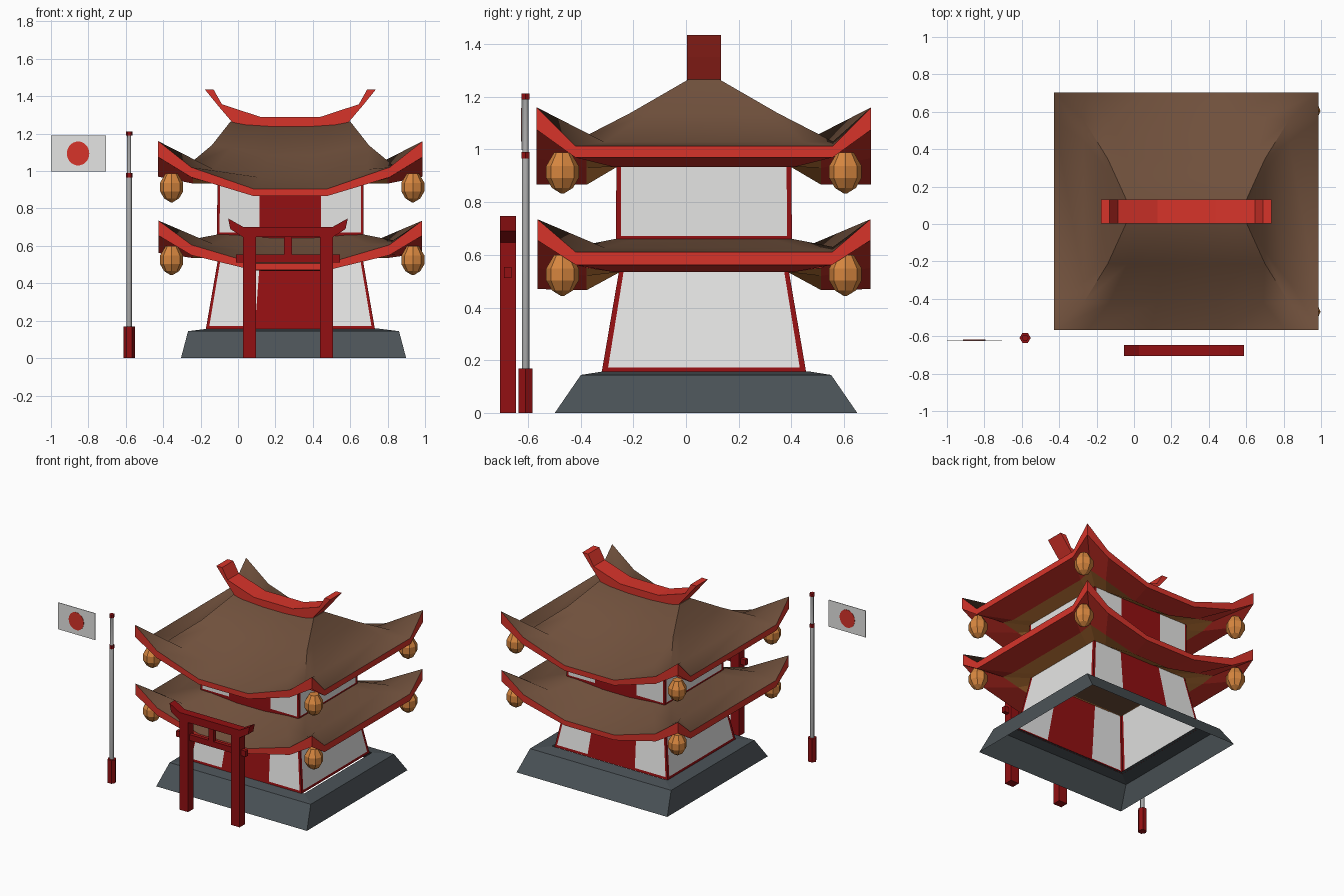
import bpy, bmesh, math
from mathutils import Vector

if "Cube" in bpy.data.objects:
    bpy.data.objects.remove(bpy.data.objects["Cube"])


def material(name, r, g, b):
    m = bpy.data.materials.new(name)
    m.use_nodes = True
    m.diffuse_color = (r, g, b, 1)
    m.node_tree.nodes["Principled BSDF"].inputs["Base Color"].default_value = (r, g, b, 1)
    return m


slate = material("slate", 0.07, 0.085, 0.095)
deep_red = material("deep red", 0.29, 0.005, 0.006)
bright_red = material("bright red", 0.68, 0.034, 0.023)
brown = material("roof brown", 0.16, 0.08, 0.045)
orange = material("lantern orange", 0.68, 0.24, 0.05)
white = material("white", 0.78, 0.78, 0.77)
grey = material("pole grey", 0.38, 0.38, 0.38)

CX, CY = 0.28, 0.068   # centre of the tower


def finish(bm, name, mats, smooth=None):
    mesh = bpy.data.meshes.new(name)
    for m in mats:
        mesh.materials.append(m)
    bm.to_mesh(mesh)
    bm.free()
    if smooth:
        mesh.polygons.foreach_set("use_smooth", [True] * len(mesh.polygons))
        mesh.set_sharp_from_angle(angle=math.radians(smooth))
    ob = bpy.data.objects.new(name, mesh)
    bpy.context.scene.collection.objects.link(ob)
    return ob


def loft(name, rings, mats, rule, fractions=(0.75, 0.28, 0.77), centre=(CX, CY),
         cap_low=None, cap_high=None, smooth=None):
    """Skin rectangular rings (half x, half y, heights); heights is one value or
    (corner, outer front, middle front, side)."""
    a, b, s = fractions
    half = [(-1, -1, 0), (-a, -1, 1), (-b, -1, 2), (b, -1, 2), (a, -1, 1),
            (1, -1, 0), (1, -s, 3), (1, s, 3)]
    points = half + [(-x, -y, k) for x, y, k in half]
    bm = bmesh.new()
    loops = []
    for hx, hy, z in rings:
        z = z if isinstance(z, tuple) else (z,) * 4
        loops.append([bm.verts.new((centre[0] + x * hx, centre[1] + y * hy, z[k]))
                      for x, y, k in points])
    n = len(points)
    for row, (low, high) in enumerate(zip(loops, loops[1:])):
        for i in range(n):
            j = (i + 1) % n
            face = bm.faces.new((low[i], low[j], high[j], high[i]))
            face.material_index = rule(row, i % len(half))
    if cap_low is not None:
        bm.faces.new(loops[0][::-1]).material_index = cap_low
    if cap_high is not None:
        bm.faces.new(loops[-1]).material_index = cap_high
    return finish(bm, name, mats, smooth)


def prism(name, outline, y0, y1, mat):
    """Extrude an outline of (x, z) points along y."""
    bm = bmesh.new()
    face = bm.faces.new([bm.verts.new((x, y0, z)) for x, z in outline])
    new = bmesh.ops.extrude_face_region(bm, geom=[face])["geom"]
    bmesh.ops.translate(bm, vec=Vector((0, y1 - y0, 0)),
                        verts=[v for v in new if isinstance(v, bmesh.types.BMVert)])
    bmesh.ops.recalc_face_normals(bm, faces=bm.faces)
    return finish(bm, name, [mat])


def box(name, x0, x1, y0, y1, z0, z1, mat):
    return prism(name, [(x0, z0), (x1, z0), (x1, z1), (x0, z1)], y0, y1, mat)


def lathe(name, profile, sides, loc, mat, smooth=None):
    """Turn (radius, z) points, listed upwards, about a vertical axis."""
    bm = bmesh.new()
    loops = []
    for r, z in profile:
        loops.append([bm.verts.new((loc[0] + r * math.cos(math.tau * i / sides),
                                    loc[1] + r * math.sin(math.tau * i / sides),
                                    loc[2] + z)) for i in range(sides)])
    for low, high in zip(loops, loops[1:]):
        for i in range(sides):
            j = (i + 1) % sides
            bm.faces.new((low[i], low[j], high[j], high[i]))
    bm.faces.new(loops[0][::-1])
    bm.faces.new(loops[-1])
    return finish(bm, name, [mat], smooth)


# Hollow stone base
loft("stone_base", [(0.602, 0.574, 0), (0.564, 0.475, 0.144), (0.45, 0.386, 0.158)],
     [slate], lambda row, col: 0, centre=(0.297, 0.076))


# Walls: red frame, white panels, red doors at front and back
def wall_rule(row, col):
    return 1 if row == 1 and col in (1, 3, 6) else 0


wall_cuts = (0.965, 0.42, 0.945)
loft("lower_walls", [(0.452, 0.388, 0.155), (0.449, 0.385, 0.172), (0.385, 0.322, 0.54)],
     [deep_red, white], wall_rule, wall_cuts)
loft("upper_walls", [(0.392, 0.334, 0.63), (0.392, 0.334, 0.672), (0.39, 0.332, 0.95)],
     [deep_red, white], wall_rule, wall_cuts)

# Roof covers, sagging at front and back with upturned corners
lower_edge = (0.705, 0.632, (0.735, 0.605, 0.507, 0.61))
upper_edge = (0.707, 0.635, (1.16, 1.02, 0.905, 1.013))
loft("lower_roof_cover", [lower_edge, (0.55, 0.49, (0.63, 0.61, 0.56, 0.627)),
                          (0.385, 0.328, (0.662, 0.66, 0.645, 0.662))],
     [brown], lambda row, col: 0, smooth=50)
loft("upper_roof_cover", [upper_edge, (0.55, 0.49, (1.03, 1.01, 0.965, 1.028)),
                          (0.42, 0.28, (1.138, 1.125, 1.085, 1.135)),
                          (0.32, 0.06, (1.265, 1.25, 1.24, 1.265))],
     [brown], lambda row, col: 0, cap_high=0, smooth=50)


# Eaves: orange soffit, then red underside and red fascia
def eave_rule(row, col):
    return 0 if row == 0 else 1


eave_mats = [orange, bright_red, brown]
loft("lower_eaves", [(0.38, 0.318, 0.535), (0.52, 0.445, (0.55, 0.52, 0.466, 0.535)),
                     (0.705, 0.632, (0.655, 0.55, 0.47, 0.562)), lower_edge],
     eave_mats, eave_rule, cap_low=2)
loft("upper_eaves", [(0.385, 0.328, 0.935), (0.52, 0.445, (0.96, 0.93, 0.866, 0.933)),
                     (0.707, 0.635, (1.075, 0.967, 0.867, 0.97)), upper_edge],
     eave_mats, eave_rule, cap_low=2)

# Ridge cap with raised ends
top_line = [(0.155, 1.288), (0.366, 1.357), (0.41, 1.435)]
under_line = [(0.456, 1.435), (0.387, 1.35), (0.312, 1.262), (0.155, 1.225)]
side = [(x, z) for x, z in top_line + under_line]
ridge = [(CX + x, z) for x, z in side] + [(CX - x, z) for x, z in reversed(side)]
prism("ridge_cap", ridge, CY - 0.064, CY + 0.064, bright_red)

# Hanging lanterns at the corners of both roofs
for level, z in (("lower", 0.523), ("upper", 0.912)):
    for sx in (-1, 1):
        for sy in (-1, 1):
            name = "%s_%s_%s_lantern" % (level, "front" if sy < 0 else "back",
                                         "left" if sx > 0 else "right")
            lathe(name, [(0.006, -0.079), (0.04, -0.058), (0.062, -0.02), (0.062, 0.025),
                         (0.032, 0.076)], 8, (0.29 + sx * 0.645, CY + sy * 0.537, z), orange)

# Gate: two posts, a tie beam, a strut and an upswept lintel
GX, GY = 0.267, -0.676
for side_name, sx in (("right", -1), ("left", 1)):
    x = GX + sx * 0.206
    box("gate_%s_post" % side_name, x - 0.034, x + 0.034, GY - 0.03, GY + 0.03, 0, 0.68, deep_red)
box("gate_tie_beam", GX - 0.278, GX + 0.278, GY - 0.014, GY + 0.014, 0.512, 0.554, deep_red)
box("gate_strut", GX - 0.021, GX + 0.021, GY - 0.014, GY + 0.014, 0.55, 0.66, deep_red)
half_lintel = [(0.24, 0.702), (0.32, 0.747), (0.308, 0.69), (0.24, 0.647)]
lintel = [(GX + x, z) for x, z in half_lintel] + [(GX - x, z) for x, z in reversed(half_lintel)]
prism("gate_lintel", lintel, GY - 0.03, GY + 0.03, deep_red)

# Flag pole with red foot and collars
pole = (-0.582, -0.609, 0)
lathe("pole_foot", [(0.03, 0), (0.03, 0.168)], 6, pole, deep_red)
lathe("pole_shaft", [(0.014, 0.16), (0.014, 0.97), (0.011, 0.975), (0.011, 1.2)],
      8, pole, grey, smooth=50)
lathe("pole_collar", [(0.018, 0.966), (0.018, 0.99)], 6, pole, deep_red)
lathe("pole_cap", [(0.018, 1.19), (0.018, 1.212)], 6, pole, deep_red)

# Flag with a red disc on both sides
box("flag", -1, -0.706, -0.624, -0.62, 0.997, 1.19, white)
disc = [(-0.855 + 0.06 * math.cos(math.tau * i / 32), 1.094 + 0.064 * math.sin(math.tau * i / 32))
        for i in range(32)]
prism("flag_disc", disc, -0.626, -0.618, bright_red)
